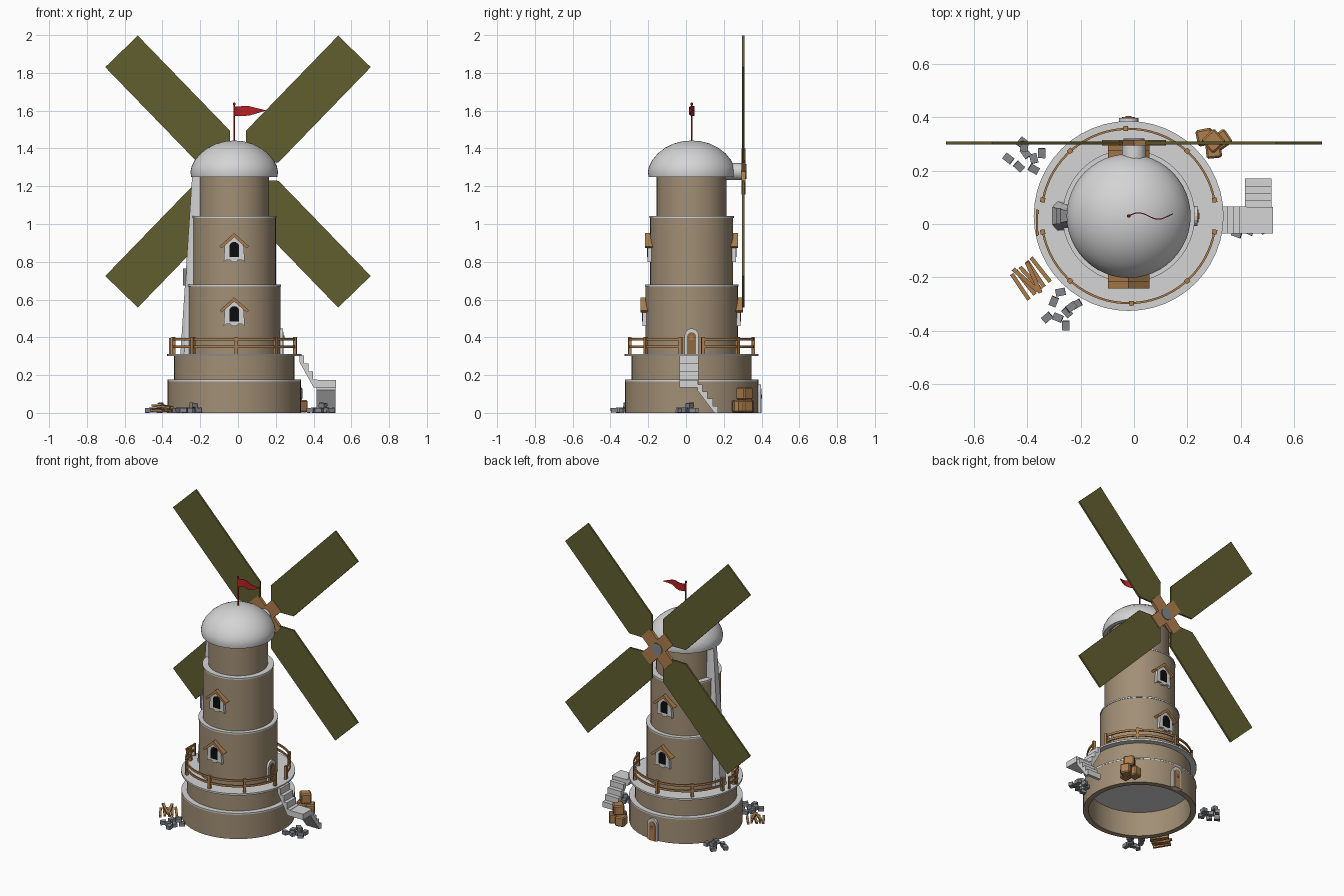
import bpy, bmesh, math, random
from mathutils import Matrix, Vector

if "Cube" in bpy.data.objects:
    bpy.data.objects.remove(bpy.data.objects["Cube"])

random.seed(4)
CX, CY = -0.02, 0.03  # tower axis


def material(name, rgb):
    m = bpy.data.materials.new(name)
    m.diffuse_color = (*rgb, 1)
    m.use_nodes = True
    m.node_tree.nodes["Principled BSDF"].inputs["Base Color"].default_value = m.diffuse_color
    return m


TAN = material("tan_plaster", (0.36, 0.275, 0.18))
PALE = material("pale_stone", (0.66, 0.66, 0.66))
GREY = material("grey_rock", (0.23, 0.24, 0.26))
WOOD = material("wood", (0.42, 0.21, 0.075))
DOOR = material("door_wood", (0.27, 0.14, 0.06))
OLIVE = material("olive_sail", (0.118, 0.112, 0.028))
RED = material("red_flag", (0.48, 0.016, 0.018))
BLACK = material("black_opening", (0.004, 0.004, 0.004))


def finish(name, bm, mat, smooth=False):
    bmesh.ops.remove_doubles(bm, verts=bm.verts, dist=1e-5)
    bmesh.ops.recalc_face_normals(bm, faces=bm.faces)
    me = bpy.data.meshes.new(name)
    bm.to_mesh(me)
    bm.free()
    me.materials.append(mat)
    ob = bpy.data.objects.new(name, me)
    bpy.context.collection.objects.link(ob)
    if smooth:
        bpy.ops.object.select_all(action='DESELECT')
        ob.select_set(True)
        bpy.context.view_layer.objects.active = ob
        bpy.ops.object.shade_smooth_by_angle(angle=math.radians(35))
    return ob


def lathe(name, prof, mat, a0=0, a1=360, seg=48, closed=False):
    """Turn an (r, z) profile about the tower axis; partial arcs get end caps."""
    bm = bmesh.new()
    rings = []
    for i in range(seg + 1):
        a = math.radians(a0 + (a1 - a0) * i / seg)
        rings.append([bm.verts.new((CX + r * math.cos(a), CY + r * math.sin(a), z)) for r, z in prof])
    n = len(prof)
    for p, q in zip(rings, rings[1:]):
        for k in range(n if closed else n - 1):
            j = (k + 1) % n
            vs = [p[k], q[k], q[j], p[j]]
            if prof[k][0] == 0:
                bm.faces.new([p[k], q[j], p[j]])
            elif prof[j][0] == 0:
                bm.faces.new([p[k], q[k], p[j]])
            else:
                bm.faces.new(vs)
    if closed and a1 - a0 < 360:
        bm.faces.new(rings[0])
        bm.faces.new(rings[-1])
    return finish(name, bm, mat, True)


def plate(name, pts, d0, d1, M, mat, smooth=False):
    """Extrude a 2D outline from depth d0 to d1 in frame M."""
    bm = bmesh.new()
    lo = [bm.verts.new(M @ Vector((x, y, d0))) for x, y in pts]
    hi = [bm.verts.new(M @ Vector((x, y, d1))) for x, y in pts]
    bm.faces.new(lo)
    bm.faces.new(hi)
    for i in range(len(pts)):
        j = (i + 1) % len(pts)
        bm.faces.new((lo[i], lo[j], hi[j], hi[i]))
    return finish(name, bm, mat, smooth)


def box(name, c, s, mat, rot=0, tilt=0, bevel=0):
    bm = bmesh.new()
    M = Matrix.Translation(c) @ Matrix.Rotation(rot, 4, 'Z') @ Matrix.Rotation(tilt, 4, 'Y') @ Matrix.Diagonal((*s, 1))
    bmesh.ops.create_cube(bm, size=1, matrix=M)
    if bevel:
        bmesh.ops.bevel(bm, geom=bm.edges[:], offset=bevel, segments=1, affect='EDGES')
    return finish(name, bm, mat)


def frame(origin, t, n):
    """Local x = t, local y = up, local z = n."""
    return Matrix(((t[0], 0, n[0], origin[0]), (t[1], 0, n[1], origin[1]), (0, 1, 0, origin[2]), (0, 0, 0, 1)))


def wall(deg, r, z):
    a = math.radians(deg)
    c, s = math.cos(a), math.sin(a)
    return frame((CX + r * c, CY + r * s, z), (-s, c), (c, s))


def arch(w, h, n=8):
    """Outline of a round-topped opening of half-width w and height h."""
    return [(-w, 0), (w, 0)] + [(w * math.cos(math.pi * i / n), h - w + w * math.sin(math.pi * i / n)) for i in range(n + 1)]


def disc(r, n=24):
    return [(r * math.cos(2 * math.pi * i / n), r * math.sin(2 * math.pi * i / n)) for i in range(n)]


# Tower tiers, hollow at the foot, with pale ledges
lathe("base_wall", [(.318, 0), (.353, 0), (.353, .169), (.318, .169)], TAN, closed=True)
for i, (r, z0, z1) in enumerate([(.318, .175, .305), (.245, .31, .673), (.22, .68, 1.037), (.185, 1.04, 1.27)]):
    lathe(f"tower_tier_{i + 1}", [(r, z0), (r, z1)], TAN)
for i, (r, z, h) in enumerate([(.354, .177, .01), (.355, .312, .012), (.248, .68, .01), (.223, 1.043, .01)]):
    lathe(f"ledge_{i + 1}", [(0, z - h), (r, z - h), (r, z), (0, z)], PALE)

# Domed cap
lathe("dome_cap", [(0, 1.262), (.19, 1.262), (.205, 1.248), (.228, 1.25), (.232, 1.275), (.226, 1.305), (.209, 1.338),
                   (.18, 1.373), (.14, 1.404), (.095, 1.426), (.048, 1.438), (0, 1.442)], PALE)

# Sails, hub and axle, turning behind the tower
HZ = 1.2775
back = frame((0, 0, HZ), (1, 0), (0, 1))
for i, a in enumerate((45.9, 134.1, 225.9, 314.1)):
    M = back @ Matrix.Rotation(math.radians(a), 4, 'Z')
    plate(f"sail_{i + 1}", [(.109, -.045), (.184, -.12), (.886, -.12), (.886, .12), (.184, .12), (.109, .045)], .297, .309, M, OLIVE)
    plate(f"hub_arm_{i + 1}", [(0, -.045), (.125, -.045), (.125, .045), (0, .045)], .294, .314, M, WOOD)
plate("axle", disc(.045, 12), .18, .296, back, PALE, True)
plate("hub_boss", disc(.04, 16), .30, .319, back, GREY, True)

# Windows, front and back on two levels
for deg in (-90, 90):
    for r, z in ((.245, .46), (.22, .80)):
        M = wall(deg, r, z)
        plate("window_surround", [(-.042, .01), (-.02, .01), (-.012, 0), (.012, 0), (.02, .01), (.042, .01), (.056, .0),
                                  (.05, .085), (0, .14), (-.05, .085), (-.056, .0)], -.02, .014, M, PALE)
        plate("window_opening", [(x, y + .025) for x, y in arch(.026, .08)], .01, .017, M, BLACK)
        plate("window_gable", [(-.078, .082), (-.066, .072), (0, .13), (.066, .072), (.078, .082), (0, .152)], -.02, .026, M, WOOD)

# Doors: one on the gallery, one at ground level at the back
for r, z, deg, h in ((.245, .312, 0, .135), (.353, 0, 90, .15)):
    M = wall(deg, r, z)
    plate("door_frame", arch(.037, h), -.02, .013, M, PALE)
    plate("door_leaf", arch(.024, h - .02), .01, .017, M, WOOD if deg else DOOR)
    plate("door_hatch", [(-.011, .075), (.011, .075), (.011, .098), (-.011, .098)], .012, .02, M, DOOR if deg else WOOD)

# Sloping chute down the left side
bm = bmesh.new()
for z, x, w in ((.312, -.305, .055), (.68, -.275, .042), (1.25, -.243, .03)):
    for dx, dw in ((x, .6 * w), (x + .02, w), (-.19, w)):
        for s in (-1, 1):
            bm.verts.new((dx, CY + s * dw, z))
bmesh.ops.convex_hull(bm, input=bm.verts[:])
finish("side_chute", bm, PALE)
box("chute_vent", (-.268, CY, .72), (.045, .06, .09), GREY)

# Gallery railing, open on both sides
for half in (0, 180):
    for z in (.35, .388):
        lathe("gallery_rail", [(.322, z - .006), (.33, z - .006), (.33, z + .008), (.322, z + .008)], WOOD,
              half + 10.5, half + 169.5, 32, True)
    for a in (10.5, 48, 92, 132, 169.5):
        plate("rail_post", [(-.009, 0), (.009, 0), (.009, .092), (-.009, .092)], -.009, .009, wall(half + a, .327, .31), WOOD)
for z in (.35, .388):
    box("left_gate_rail", (-.363, .005, z), (.007, .1, .014), WOOD)
for y in (-.035, .045):
    box("left_gate_post", (-.36, y, .352), (.01, .014, .09), WOOD)


# Staircase in two flights with a landing
def flight(name, M, run, z1, z0, n, drop, depth):
    pts = []
    h = (z1 - z0) / n
    for i in range(n):
        pts += [(run * i / n, z1 - h * i), (run * (i + 1) / n, z1 - h * i)]
    pts += [(run, z0), (run - .02, z0), (0, z1 - drop)]
    plate(name, pts, 0, depth, M, PALE)


flight("upper_stair", frame((.325, -.035, 0), (1, 0), (0, -1)), .095, .305, .135, 4, .035, -.1)
flight("lower_stair", frame((.415, .06, 0), (0, 1), (1, 0)), .11, .15, 0, 4, .03, .1)
box("stair_landing", (.467, .014, .155), (.105, .098, .04), PALE)

# Flag and pole
plate("flag_pole", disc(.0045, 8), -.22, 0, Matrix.Translation((CX, CY, 1.635)), RED)
box("pole_finial", (CX, CY, 1.635), (.012, .012, .016), RED, bevel=.003)
bm = bmesh.new()
cols = []
for i in range(13):
    t = i / 12
    hw = .024 * min(1, 1.9 * (1 - t)) + .0015
    y = CY + .012 * math.sin(t * 7)
    zc = 1.597 + .004 * t
    cols.append([bm.verts.new((CX + .165 * t, y + d, zc + s * hw)) for d, s in ((-.002, -1), (.002, -1), (.002, 1), (-.002, 1))])
for p, q in zip(cols, cols[1:]):
    for k in range(4):
        bm.faces.new((p[k], q[k], q[(k + 1) % 4], p[(k + 1) % 4]))
bm.faces.new(cols[0])
bm.faces.new(cols[-1])
finish("flag", bm, RED)

# Crates beside the back wall
for x, y, z, s, r in ((.328, .315, .035, .062, .6), (.265, .325, .035, .062, .2), (.298, .275, .035, .058, .1), (.297, .31, .102, .068, .75)):
    box("crate", (x, y, z), (s, s, .066), WOOD, r, bevel=.007)

# Plank pile
for i in range(5):
    box("plank", (-.425 + .019 * i, -.235 + .016 * i, .012 + .004 * (i % 2)), (.115, .015, .012), WOOD, -.9 + .08 * (i % 3 - 1), .03)
for x, y, r in ((-.405, -.21, -.72), (-.375, -.2, -1.15)):
    box("top_plank", (x, y, .034), (.125, .016, .012), WOOD, r, .08)

# Rubble heaps
heaps = [[(-.325, -.35), (-.30, -.29), (-.275, -.255), (-.285, -.35), (-.25, -.33), (-.255, -.38), (-.215, -.30), (-.235, -.31)],
         [(-.47, .245), (-.43, .215), (-.42, .305), (-.405, .265), (-.375, .205), (-.375, .245), (-.345, .265), (-.41, .29)],
         [(.385, -.035), (.405, .02), (.43, -.025), (.46, .0), (.485, .035), (.44, .045), (.49, -.02), (.45, .02)]]
for heap in heaps:
    for i, (x, y) in enumerate(heap):
        z = .04 if i == 7 else .014
        box("rubble_block", (x, y, z), (.036, .028, .025), GREY, random.uniform(0, 3), random.uniform(-.12, .12))
